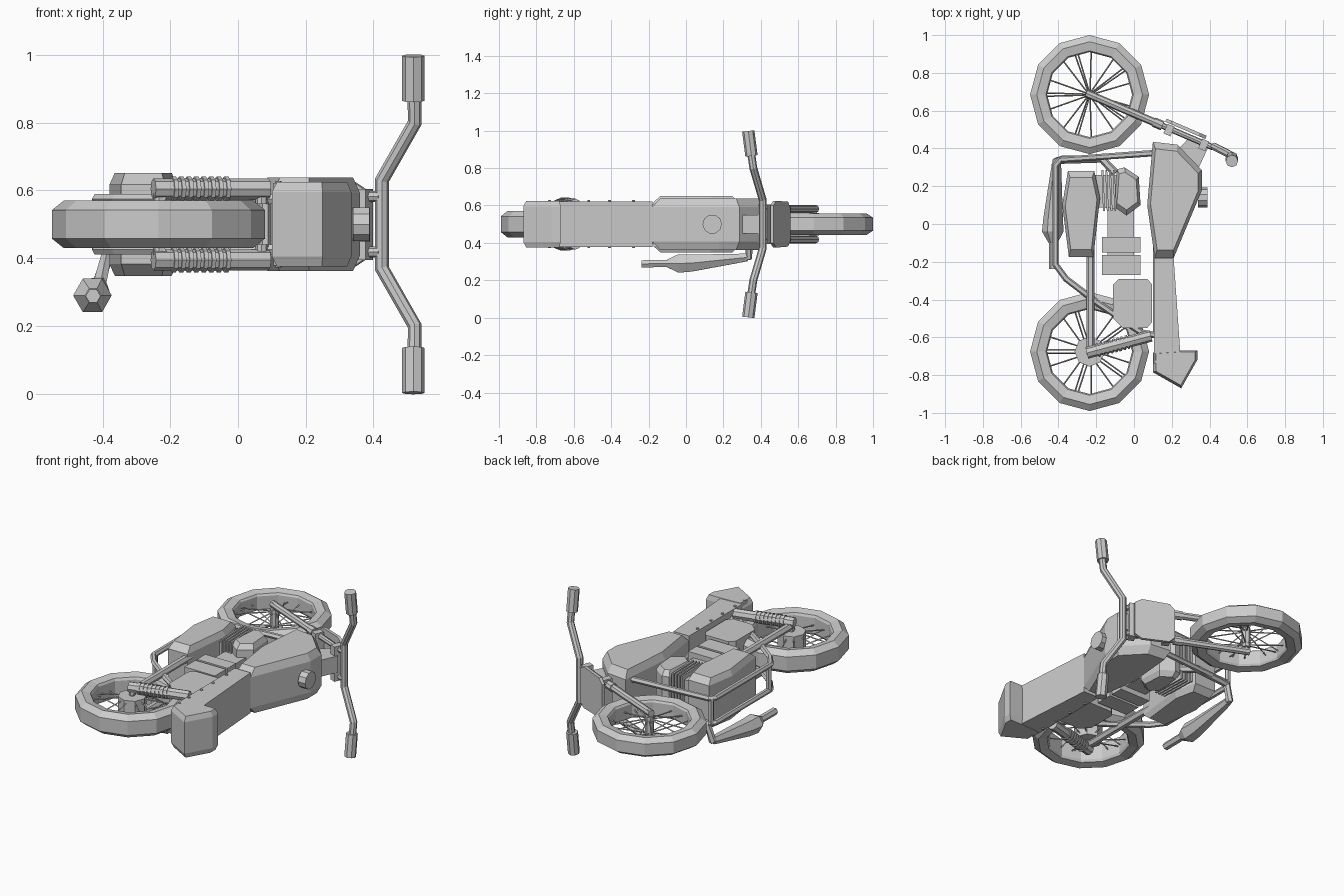
import bpy, bmesh
from math import sin, cos, pi
from mathutils import Vector

if "Cube" in bpy.data.objects:
    bpy.data.objects.remove(bpy.data.objects["Cube"])

ZC = 0.5            # the bike lies on its side: x is its "up", y its nose, z its width
V = Vector


def finish(name, bm):
    bmesh.ops.recalc_face_normals(bm, faces=bm.faces)
    me = bpy.data.meshes.new(name)
    bm.to_mesh(me)
    bm.free()
    ob = bpy.data.objects.new(name, me)
    bpy.context.collection.objects.link(ob)
    return ob


def prism(name, pts, hz, chamfer=0.0, inset=0.8):
    """Side outline extruded across the bike, with chamfered flanks."""
    bm = bmesh.new()
    c = sum((V(p) for p in pts), V((0, 0))) / len(pts)
    levels = [(-hz, inset), (-hz + chamfer, 1), (hz - chamfer, 1), (hz, inset)] if chamfer else [(-hz, 1), (hz, 1)]
    loops = []
    for z, s in levels:
        loops.append([bm.verts.new((*(c + (V(p) - c) * s), ZC + z)) for p in pts])
    n = len(pts)
    for a, b in zip(loops, loops[1:]):
        for i in range(n):
            bm.faces.new((a[i], a[(i + 1) % n], b[(i + 1) % n], b[i]))
    bm.faces.new(loops[0])
    bm.faces.new(loops[-1])
    return finish(name, bm)


def rect(x0, x1, y0, y1):
    return [(x0, y0), (x1, y0), (x1, y1), (x0, y1)]


def lathe(name, center, profile, n, closed):
    """Revolve (radius, z) points around a wheel axis."""
    bm = bmesh.new()
    rings = [[bm.verts.new((center[0] + r * cos(2 * pi * i / n), center[1] + r * sin(2 * pi * i / n), ZC + z))
              for i in range(n)] for r, z in profile]
    pairs = list(zip(rings, rings[1:])) + ([(rings[-1], rings[0])] if closed else [])
    for a, b in pairs:
        for i in range(n):
            bm.faces.new((a[i], a[(i + 1) % n], b[(i + 1) % n], b[i]))
    if not closed:
        bm.faces.new(rings[0])
        bm.faces.new(rings[-1])
    return finish(name, bm)


def tubes(name, paths, r, res=1, radii=None):
    """Faceted tubes along polylines, turned into one mesh."""
    cu = bpy.data.curves.new(name, 'CURVE')
    cu.dimensions = '3D'
    cu.bevel_depth, cu.bevel_resolution, cu.use_fill_caps = r, res, True
    for path in paths:
        sp = cu.splines.new('POLY')
        sp.points.add(len(path) - 1)
        sp.use_smooth = False
        for i, p in enumerate(path):
            sp.points[i].co = (*p, 1)
            sp.points[i].radius = radii[i] / r if radii else 1
    tmp = bpy.data.objects.new(name + "_curve", cu)
    bpy.context.collection.objects.link(tmp)
    me = bpy.data.meshes.new_from_object(tmp.evaluated_get(bpy.context.evaluated_depsgraph_get()))
    bpy.data.objects.remove(tmp)
    for p in me.polygons:
        p.use_smooth = False
    ob = bpy.data.objects.new(name, me)
    bpy.context.collection.objects.link(ob)
    return ob


def both(pts, z):
    """The same side path on the left and right of the bike."""
    return [[(x, y, ZC + s * z) for x, y in pts] for s in (1, -1)]


# Wheels: tyre, hub and spokes
FRONT, REAR = (-0.235, 0.685), (-0.235, -0.675)
for tag, c, w, hub_r, hub_w in (("front", FRONT, 0.058, 0.025, 0.06), ("rear", REAR, 0.07, 0.08, 0.055)):
    half = [(0.225, w * 0.65), (0.232, w * 0.85), (0.28, w), (0.315, w * 0.6)]
    lathe(tag + "_tyre", c, half + [(r, -z) for r, z in reversed(half)], 12, True)
    lathe(tag + "_hub", c, [(hub_r, -hub_w), (hub_r, hub_w)], 8, False)
    lathe(tag + "_axle", c, [(0.014, -0.1), (0.014, 0.1)], 8, False)
    spokes = []
    for i in range(20):
        a = 2 * pi * (i + 0.5) / 20
        b = a + (0.12 if i % 4 < 2 else -0.12)
        z = ZC + (0.04 if i % 2 else -0.04)
        spokes.append([(c[0] + hub_r * 0.7 * cos(a), c[1] + hub_r * 0.7 * sin(a), z),
                       (c[0] + 0.23 * cos(b), c[1] + 0.23 * sin(b), ZC)])
    tubes(tag + "_spokes", spokes, 0.004, 0)

# Front fork, steering neck, clamps and number plate
top = V((0.42, 0.405))
ax = V(FRONT)
d = (top - ax).normalized()
nrm = V((-d.y, d.x))        # towards the nose
tubes("fork_lowers", both([ax - d * 0.02, ax + d * 0.40], 0.082), 0.021, 2)
tubes("fork_uppers", both([ax + d * 0.39, top], 0.082), 0.016, 2)
tubes("fork_collars", both([ax + d * 0.37, ax + d * 0.42], 0.082), 0.026, 2)
for i, t in enumerate((0.46, 0.66)):
    p = ax + d * t
    prism("fork_clamp_%d" % i, [p + d * u + nrm * v for u, v in ((-.02, -.035), (.02, -.035), (.02, .02), (-.02, .02))], 0.105)
prism("steering_neck", [(0.20, 0.36), (0.29, 0.455), (0.36, 0.435), (0.39, 0.40), (0.33, 0.27), (0.24, 0.28)], 0.05)
bm = bmesh.new()
mid = ax + d * 0.545 + nrm * 0.025
plate = [(-.12, -.09), (-.09, -.12), (.07, -.125), (.11, -.10), (.11, .10), (.07, .125), (-.09, .12), (-.12, .09)]
f = bm.faces.new([bm.verts.new((*(mid + d * u), ZC + z)) for u, z in plate])
ext = bmesh.ops.extrude_face_region(bm, geom=[f])
bmesh.ops.translate(bm, vec=(*(nrm * 0.018), 0), verts=[v for v in ext["geom"] if isinstance(v, bmesh.types.BMVert)])
bm.faces.new([bm.verts.new((*(mid + d * u), ZC + z)) for u, z in plate]) if f not in bm.faces else None
finish("number_plate", bm)

# Handlebar and grips
side = [(0.425, 0.41, 0.13), (0.522, 0.36, 0.30), (0.522, 0.345, 0.40)]
bar = [(x, y, ZC - z) for x, y, z in reversed(side)] + [(x, y, ZC + z) for x, y, z in side]
tubes("handlebar", [bar], 0.021, 2)
tubes("grips", [[(0.518, 0.35, ZC + s * 0.365), (0.518, 0.333, ZC + s * 0.498)] for s in (1, -1)], 0.033, 2)

# Fuel tank and filler cap
prism("fuel_tank", [(0.10, 0.435), (0.23, 0.42), (0.36, 0.285), (0.36, 0.18), (0.21, -0.18), (0.11, -0.18), (0.07, 0.10)],
      0.138, 0.045, 0.87)
tubes("filler_cap", [[(0.34, 0.14, ZC), (0.388, 0.14, ZC)]], 0.052, 3)

# Seat with kicked-up tail, and its rivets
prism("seat", [(0.105, -0.18), (0.21, -0.18), (0.245, -0.68), (0.105, -0.74)], 0.122)
prism("seat_tail", [(0.10, -0.68), (0.245, -0.67), (0.335, -0.67), (0.335, -0.72), (0.25, -0.87), (0.10, -0.785)],
      0.125, 0.03, 0.88)
tubes("seat_rivets", [[(0.12, y, ZC + s * 0.115), (0.12, y, ZC + s * 0.128)]
                      for y in (-0.28, -0.41, -0.52, -0.64, -0.73) for s in (1, -1)], 0.009, 1)

# Engine: case, finned cylinder, head
prism("engine_case", [(-0.35, 0.28), (-0.21, 0.28), (-0.18, 0.14), (-0.215, -0.175), (-0.345, -0.175), (-0.38, 0.10)],
      0.152, 0.035, 0.84)
prism("cylinder", [(-0.22, 0.26), (-0.08, 0.26), (-0.08, 0.08), (-0.22, 0.09)], 0.10)
for i in range(4):
    x = -0.172 + i * 0.02
    prism("cooling_fin_%d" % i, [(x, 0.285), (x + 0.01, 0.285), (x + 0.018, 0.07), (x + 0.008, 0.07)], 0.128)
prism("cylinder_head", [(-0.09, 0.29), (-0.05, 0.30), (0.025, 0.25), (0.035, 0.10), (-0.04, 0.045), (-0.105, 0.09)],
      0.135, 0.03, 0.78)

# Intake and battery box
prism("intake", rect(-0.14, 0.0, -0.27, 0.10), 0.06)
prism("carburettor", rect(-0.17, 0.035, -0.15, -0.07), 0.09)
prism("air_filter", rect(-0.17, 0.035, -0.27, -0.165), 0.09)
prism("battery_box", [(-0.11, -0.32), (-0.08, -0.29), (0.07, -0.29), (0.095, -0.32), (0.095, -0.52), (0.07, -0.55),
                      (-0.06, -0.55), (-0.11, -0.50)], 0.095)

# Frame cradle, swingarm
tubes("frame_cradle", both([(0.10, 0.375), (-0.39, 0.34), (-0.415, 0.31), (-0.415, -0.215), (-0.36, -0.29),
                            (-0.19, -0.42), (0.04, -0.575), (0.12, -0.59)], 0.075), 0.017)
tubes("frame_crossbars", [[(x, y, ZC - 0.075), (x, y, ZC + 0.075)] for x, y in ((-0.415, -0.2), (-0.40, 0.33), (0.08, -0.585))], 0.016)
tubes("frame_backbone", [[(0.13, 0.36, ZC), (0.13, -0.6, ZC)]], 0.03)
tubes("swingarm", both([(-0.23, -0.12), (-0.23, -0.69)], 0.085), 0.022)

# Rear shocks with spring coils
lo, hi = V((-0.25, -0.683)), V((0.09, -0.592))
tubes("rear_shocks", both([lo, hi], 0.105), 0.031, 2)
coils = []
for i in range(8):
    p = lo.lerp(hi, 0.16 + i * 0.065)
    coils += both([p, p + (hi - lo) * 0.035], 0.105)
tubes("shock_coils", coils, 0.037, 2)
tubes("shock_mounts", [[(*p, ZC + s * 0.06), (*p, ZC + s * 0.125)] for p in (lo.lerp(hi, .05), lo.lerp(hi, .94)) for s in (1, -1)], 0.018, 2)

# Exhaust on one side: header pipe and tapered silencer
tubes("exhaust_header", [[(-0.10, 0.27, 0.44), (-0.17, 0.345, 0.43), (-0.385, 0.34, 0.415), (-0.41, 0.335, 0.325), (-0.415, 0.28, 0.318)]], 0.022)
tubes("silencer", [[(-0.41, 0.325, 0.322), (-0.428, 0.03, 0.292), (-0.43, -0.04, 0.29), (-0.428, -0.10, 0.29)]], 0.05, 1,
      [0.024, 0.052, 0.057, 0.024])
tubes("tailpipe", [[(-0.428, -0.08, 0.29), (-0.428, -0.238, 0.288)]], 0.022)
